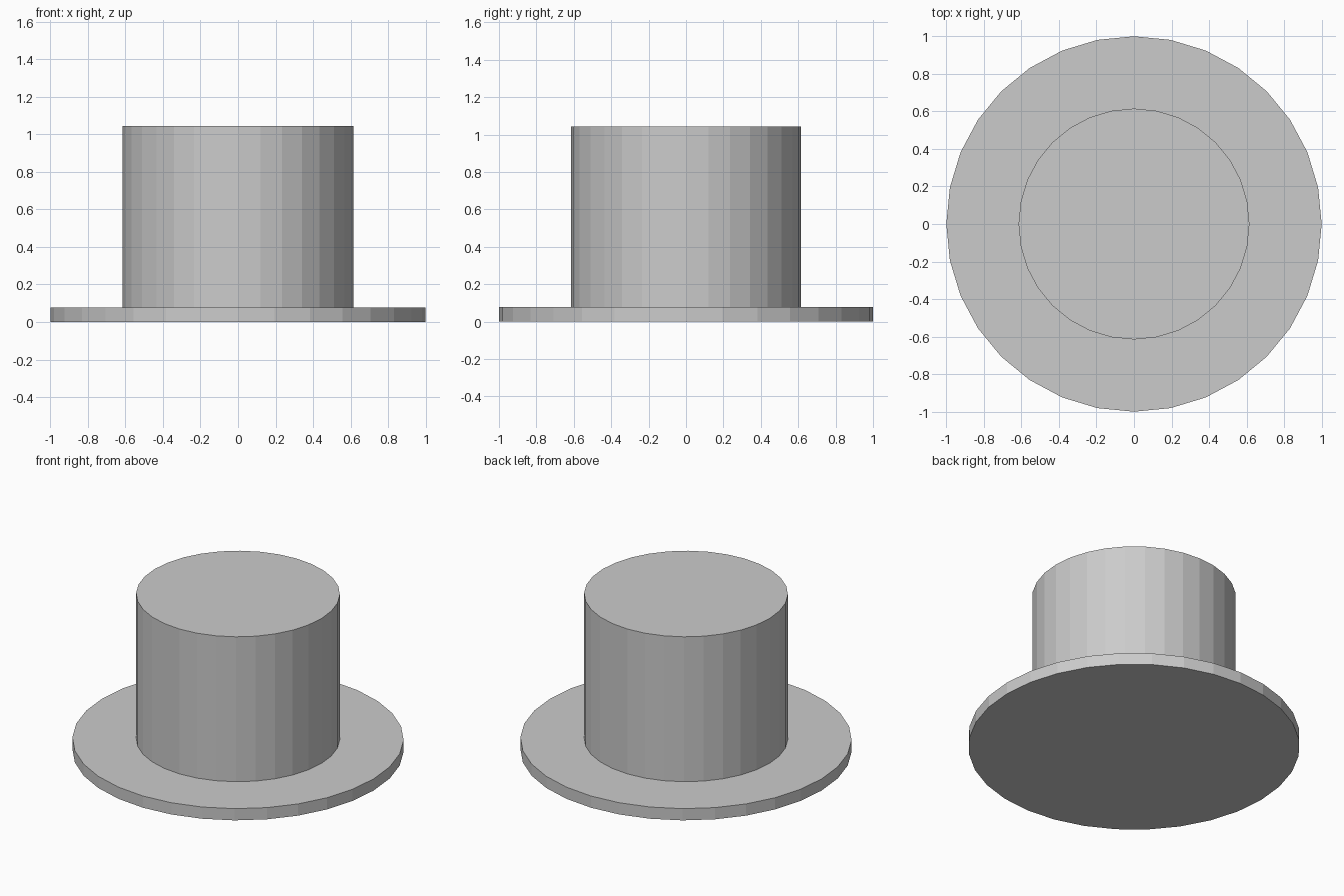
import bpy
import bmesh
from mathutils import Matrix

if "Cube" in bpy.data.objects:
    bpy.data.objects.remove(bpy.data.objects["Cube"])

SIDES = 32
BRIM_RADIUS, BRIM_HEIGHT = 1.0, 0.078
CROWN_RADIUS, TOP = 0.615, 1.043

bm = bmesh.new()

# Brim: flat disc standing on the ground
bmesh.ops.create_cone(
    bm, cap_ends=True, segments=SIDES, radius1=BRIM_RADIUS, radius2=BRIM_RADIUS,
    depth=BRIM_HEIGHT, matrix=Matrix.Translation((0, 0, BRIM_HEIGHT / 2)))

# Crown: inset the brim's top face and extrude it upwards
bm.normal_update()
cap = max(bm.faces, key=lambda f: f.calc_center_median().z)
for radius_scale, lift in ((CROWN_RADIUS / BRIM_RADIUS, 0), (1, TOP - BRIM_HEIGHT)):
    cap = bmesh.ops.extrude_discrete_faces(bm, faces=[cap])["faces"][0]
    for v in cap.verts:
        v.co.x *= radius_scale
        v.co.y *= radius_scale
        v.co.z += lift

bmesh.ops.recalc_face_normals(bm, faces=bm.faces)
mesh = bpy.data.meshes.new("top_hat")
bm.to_mesh(mesh)
bm.free()
bpy.context.collection.objects.link(bpy.data.objects.new("top_hat", mesh))
